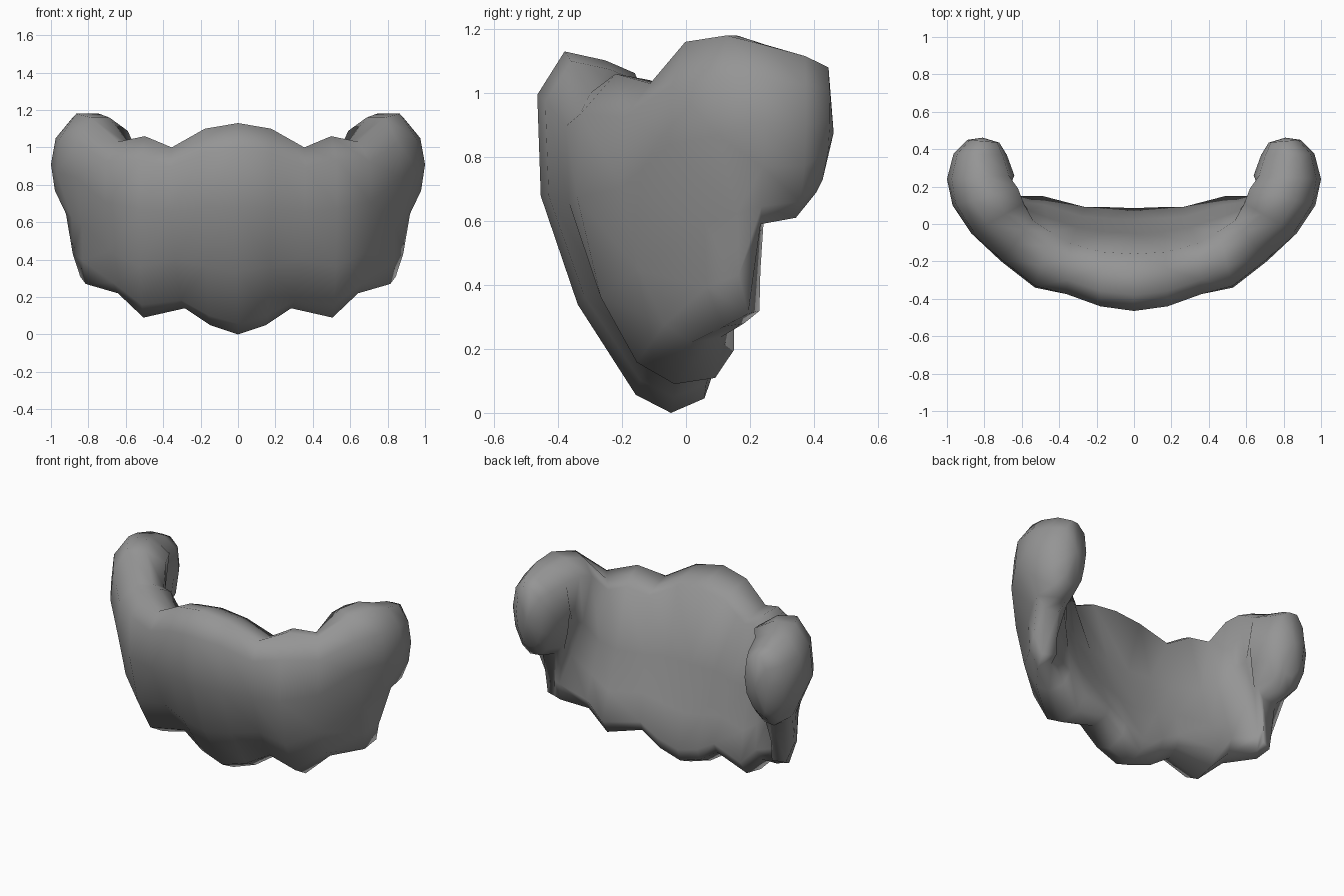
import bpy
import bmesh
from mathutils import Vector

cube = bpy.data.objects.get("Cube")
if cube:
    bpy.data.objects.remove(cube, do_unlink=True)

# One flat grey
grey = bpy.data.materials.new("warm_grey")
grey.use_nodes = True
colour = (0.3, 0.3, 0.3, 1)
grey.diffuse_color = colour
grey.node_tree.nodes["Principled BSDF"].inputs["Base Color"].default_value = colour

# Cross-sections: depth below the top edge, then weights of outer, inner and bottom guides
chin = [
    (0, .72, .28, 0), (.12, 1, 0, 0), (.4, .98, 0, .02), (.7, .77, 0, .23),
    (.95, .44, 0, .56), (1, .24, 0, .76), (.96, .05, 0, .95), (.89, 0, 0, 1),
    (.7, 0, .25, .75), (.45, 0, .55, .45), (.06, 0, 1, 0), (.025, .3, .7, 0),
]
jaw = [
    (0, .6, .4, 0), (.13, .97, .03, 0), (.4, 1, 0, 0), (.72, .85, 0, .15),
    (.93, .62, 0, .38), (1, .38, 0, .62), (.98, .12, 0, .88), (.89, 0, 0, 1),
    (.7, 0, .25, .75), (.45, 0, .6, .4), (.06, 0, 1, 0), (.02, .25, .75, 0),
]
cheek = [
    (0, .7, .3, 0), (.15, .95, .05, 0), (.36, 1, 0, 0), (.64, .55, 0, .45),
    (.86, .52, 0, .48), (1, .3, 0, .7), (.99, 0, .12, .88), (.88, 0, .1, .9),
    (.66, 0, .42, .58), (.42, 0, .75, .25), (.08, 0, 1, 0), (0, .35, .65, 0),
]
lobe = [
    (0, .7, .3, 0), (.18, .93, .07, 0), (.43, 1, 0, 0), (.68, .9, 0, .1),
    (.9, .62, 0, .38), (1, .3, 0, .7), (.99, 0, .2, .8), (.88, 0, .55, .45),
    (.68, 0, .88, .12), (.42, 0, 1, 0), (.12, .08, .92, 0), (0, .4, .6, 0),
]

# Stations from the middle to the tip: section, outer xy, inner xy, bottom xy, top z, bottom z
stations = [
    (chin, (0, -.465), (0, -.16), (0, .085), 1.13, 0),
    (chin, (.18, -.44), (.17, -.15), (.14, .09), 1.10, .05),
    (chin, (.36, -.375), (.34, -.105), (.26, .09), 1.0, .14),
    (jaw, (.53, -.34), (.45, -.04), (.49, .15), 1.06, .09),
    (jaw, (.71, -.2), (.54, .02), (.6, .15), 1.03, .22),
    (cheek, (.87, -.05), (.59, .11), (.79, .19), 1.16, .27),
    (cheek, (.97, .1), (.62, .19), (.79, .235), 1.18, .31),
    (lobe, (1.0, .24), (.64, .26), (.79, .23), 1.15, .59),
    (lobe, (.965, .375), (.68, .37), (.82, .33), 1.115, .61),
    (lobe, (.89, .45), (.72, .435), (.81, .39), 1.08, .69),
]


def ring(bm, section, outer, inner, bottom, top_z, bottom_z):
    guides = [Vector(p) for p in (outer, inner, bottom)]
    verts = []
    for depth, *weights in section:
        xy = sum((g * w for g, w in zip(guides, weights)), Vector((0, 0)))
        z = top_z + (bottom_z - top_z) * depth
        verts.append(bm.verts.new((xy.x, xy.y, z)))
    return verts


# Curved, scalloped body lofted through the stations
bm = bmesh.new()
rings = [ring(bm, *station) for station in stations]
for first, second in zip(rings, rings[1:]):
    for i in range(len(first)):
        j = (i + 1) % len(first)
        bm.faces.new((first[i], first[j], second[j], second[i]))

# Rounded end of the raised tip
last = rings[-1]
centre = sum((v.co for v in last), Vector()) / len(last)
pole = bm.verts.new(centre + Vector((0, .03, 0)))
for i, vert in enumerate(last):
    bm.faces.new((vert, last[(i + 1) % len(last)], pole))

# Close the middle so the normals face outward, then open it for the mirror
cap = bm.faces.new(rings[0])
bmesh.ops.recalc_face_normals(bm, faces=bm.faces)
bmesh.ops.delete(bm, geom=[cap], context="FACES_ONLY")

mesh = bpy.data.meshes.new("curved_beard")
bm.to_mesh(mesh)
bm.free()
mesh.materials.append(grey)
beard = bpy.data.objects.new("curved_beard", mesh)
bpy.context.collection.objects.link(beard)
for face in mesh.polygons:
    face.use_smooth = True

# Other half
mirror = beard.modifiers.new("mirror", "MIRROR")
mirror.use_axis[0] = True
mirror.use_clip = True
mirror.merge_threshold = 0.001
